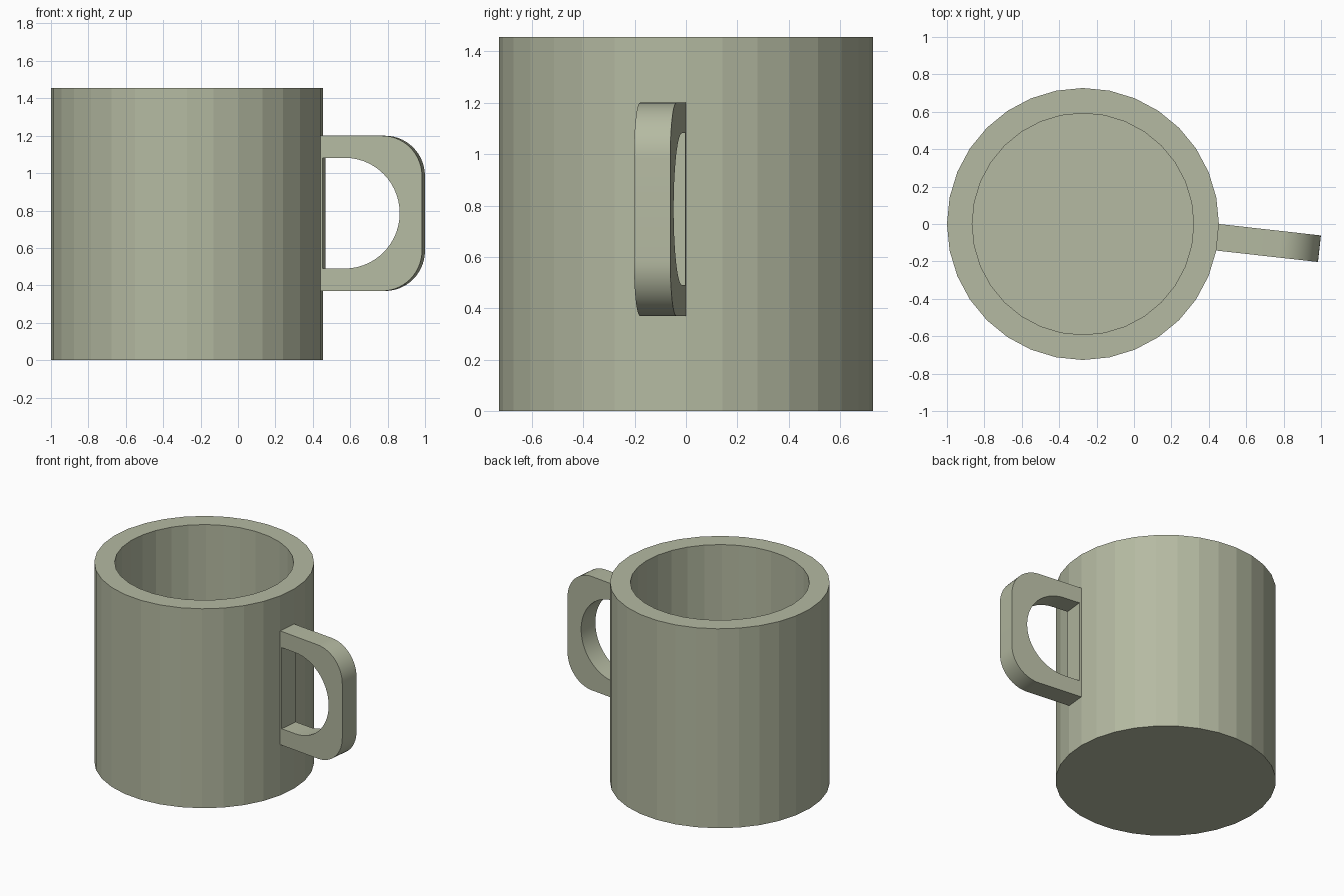
import bpy, bmesh
from math import pi, sin, cos, radians
from mathutils import Matrix, Vector

cube = bpy.data.objects.get("Cube")
if cube:
    bpy.data.objects.remove(cube, do_unlink=True)

CENTRE_X, RADIUS, INNER, HEIGHT, FLOOR = -0.273, 0.727, 0.592, 1.455, 0.135
SIDES = 32

clay = bpy.data.materials.new("sage_clay")
clay.use_nodes = True
colour = (0.46, 0.49, 0.36, 1)
clay.diffuse_color = colour
clay.node_tree.nodes["Principled BSDF"].inputs["Base Color"].default_value = colour


def finish(name, bm):
    bmesh.ops.recalc_face_normals(bm, faces=bm.faces)
    mesh = bpy.data.meshes.new(name)
    bm.to_mesh(mesh)
    bm.free()
    mesh.materials.append(clay)
    obj = bpy.data.objects.new(name, mesh)
    bpy.context.collection.objects.link(obj)
    return obj


# Mug body: wall profile spun round the axis, flat facets
bm = bmesh.new()
profile = [(0, 0), (RADIUS, 0), (RADIUS, HEIGHT), (INNER, HEIGHT), (INNER, FLOOR), (0, FLOOR)]
verts = [bm.verts.new((r, 0, z)) for r, z in profile]
edges = [bm.edges.new(pair) for pair in zip(verts, verts[1:])]
bmesh.ops.spin(bm, geom=verts + edges, cent=(0, 0, 0), axis=(0, 0, 1),
               angle=2 * pi, steps=SIDES)
bmesh.ops.remove_doubles(bm, verts=bm.verts, dist=0.0001)
body = finish("mug_body", bm)
body.location.x = CENTRE_X


def d_shape(start, end, low, high, radius, steps=14):
    """Outline with a straight back and two rounded outer corners."""
    points = [(start, low)]
    for z, first in ((low + radius, -pi / 2), (high - radius, 0)):
        for i in range(steps + 1):
            a = first + i * pi / 2 / steps
            points.append((end - radius + radius * cos(a), z + radius * sin(a)))
    return points + [(start, high)]


# Handle: flat ring between two outlines, extruded to the width of one facet
width = 2 * RADIUS * sin(pi / SIDES)
outer = d_shape(-0.004, 0.548, 0.37, 1.20, 0.215)
inner = d_shape(0.014, 0.428, 0.49, 1.082, 0.2955)
bm = bmesh.new()
rings = [[bm.verts.new((x, -width / 2, z)) for x, z in line] for line in (outer, inner)]
count = len(outer)
for i in range(count):
    j = (i + 1) % count
    bm.faces.new((rings[0][i], rings[0][j], rings[1][j], rings[1][i]))
result = bmesh.ops.extrude_face_region(bm, geom=bm.faces[:])
moved = [g for g in result["geom"] if isinstance(g, bmesh.types.BMVert)]
bmesh.ops.translate(bm, verts=moved, vec=(0, width, 0))
bmesh.ops.remove_doubles(bm, verts=bm.verts, dist=0.0001)
handle = finish("handle", bm)
handle.matrix_world = (Matrix.Translation(Vector((0.447, -0.071, 0)))
                       @ Matrix.Rotation(radians(-6.4), 4, "Z"))

# Smooth the handle curves only
bpy.context.view_layer.update()
bpy.ops.object.select_all(action="DESELECT")
handle.select_set(True)
bpy.context.view_layer.objects.active = handle
bpy.ops.object.shade_smooth_by_angle(angle=radians(30))
